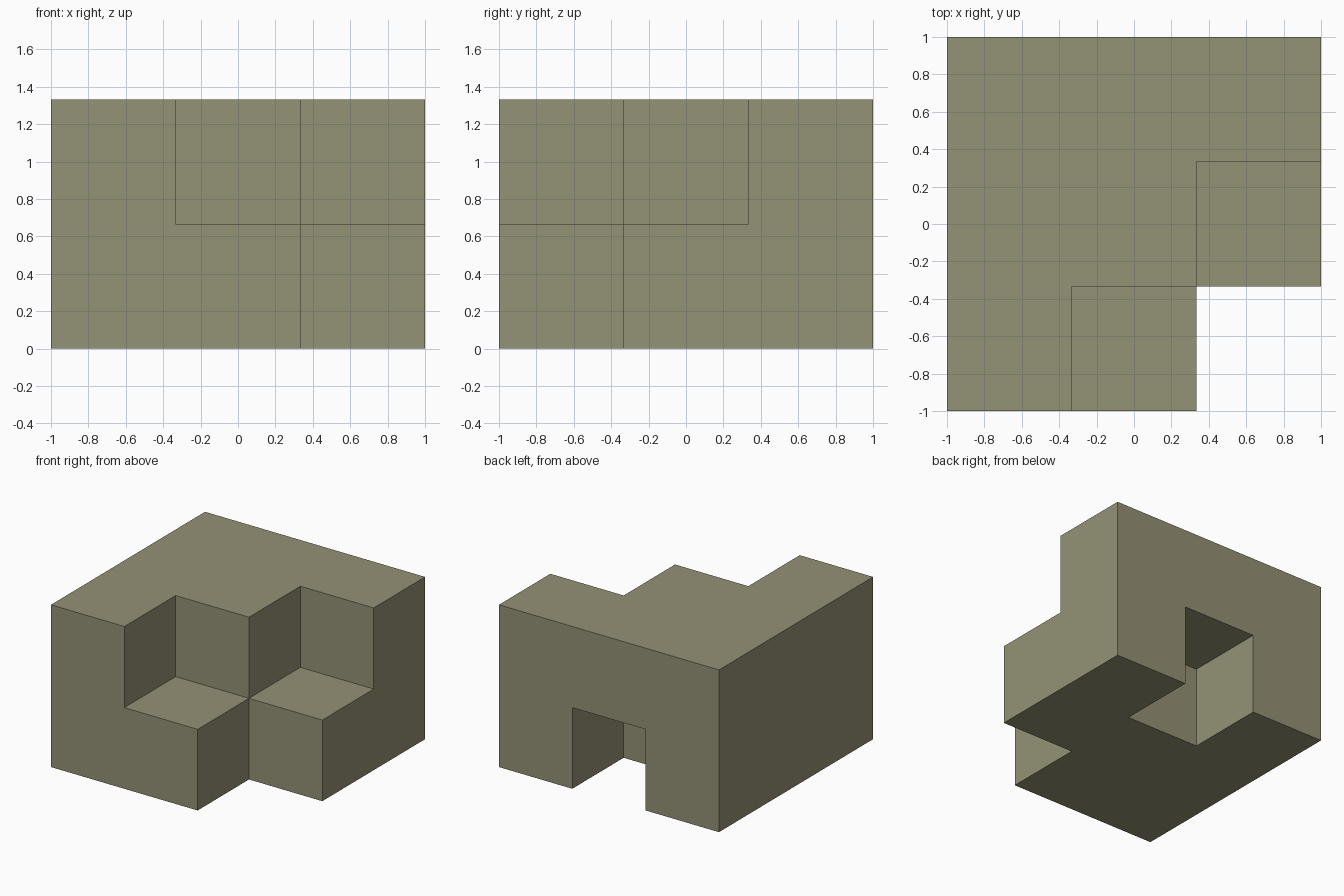
import bpy
import bmesh
import math
from mathutils import Vector

if "Cube" in bpy.data.objects:
    bpy.data.objects.remove(bpy.data.objects["Cube"])

CELL = 2 / 3
SIZE = (3, 3, 2)

# Cells removed from the 3 x 3 x 2 block (x, y, z counted from left, front, bottom)
REMOVED = {
    (2, 0, 0), (2, 0, 1),   # front right corner column
    (1, 0, 1), (2, 1, 1),   # two upper steps beside it
    (1, 2, 0),              # lower notch in the middle of the back
}
solid = {(x, y, z) for x in range(SIZE[0]) for y in range(SIZE[1])
         for z in range(SIZE[2])} - REMOVED


def add_side(bm, cell, axis, sign):
    """Add one outward-facing square side of a cell."""
    n = Vector((0, 0, 0))
    n[axis] = sign
    u = Vector((0, 0, 0))
    u[(axis + 1) % 3] = 1
    v = n.cross(u)
    centre = Vector(cell) + Vector((0.5, 0.5, 0.5)) + n * 0.5
    corners = [centre + (u * a + v * b) * 0.5
               for a, b in ((-1, -1), (1, -1), (1, 1), (-1, 1))]
    bm.faces.new([bm.verts.new(((c.x - 1.5) * CELL, (c.y - 1.5) * CELL, c.z * CELL))
                  for c in corners])


# Outer skin only: a side is built where the neighbouring cell is empty
bm = bmesh.new()
for cell in sorted(solid):
    for axis in range(3):
        for sign in (-1, 1):
            neighbour = list(cell)
            neighbour[axis] += sign
            if tuple(neighbour) not in solid:
                add_side(bm, cell, axis, sign)

# Weld the sides and merge them into large flat faces
bmesh.ops.remove_doubles(bm, verts=bm.verts[:], dist=0.001)
bmesh.ops.dissolve_limit(bm, angle_limit=math.radians(1),
                         verts=bm.verts[:], edges=bm.edges[:])

mesh = bpy.data.meshes.new("notched_block")
bm.to_mesh(mesh)
bm.free()

# Single olive grey colour
mat = bpy.data.materials.new("olive grey")
mat.diffuse_color = (0.296, 0.287, 0.181, 1)
mat.use_nodes = True
mat.node_tree.nodes["Principled BSDF"].inputs["Base Color"].default_value = mat.diffuse_color
mesh.materials.append(mat)

block = bpy.data.objects.new("notched_block", mesh)
bpy.context.collection.objects.link(block)
